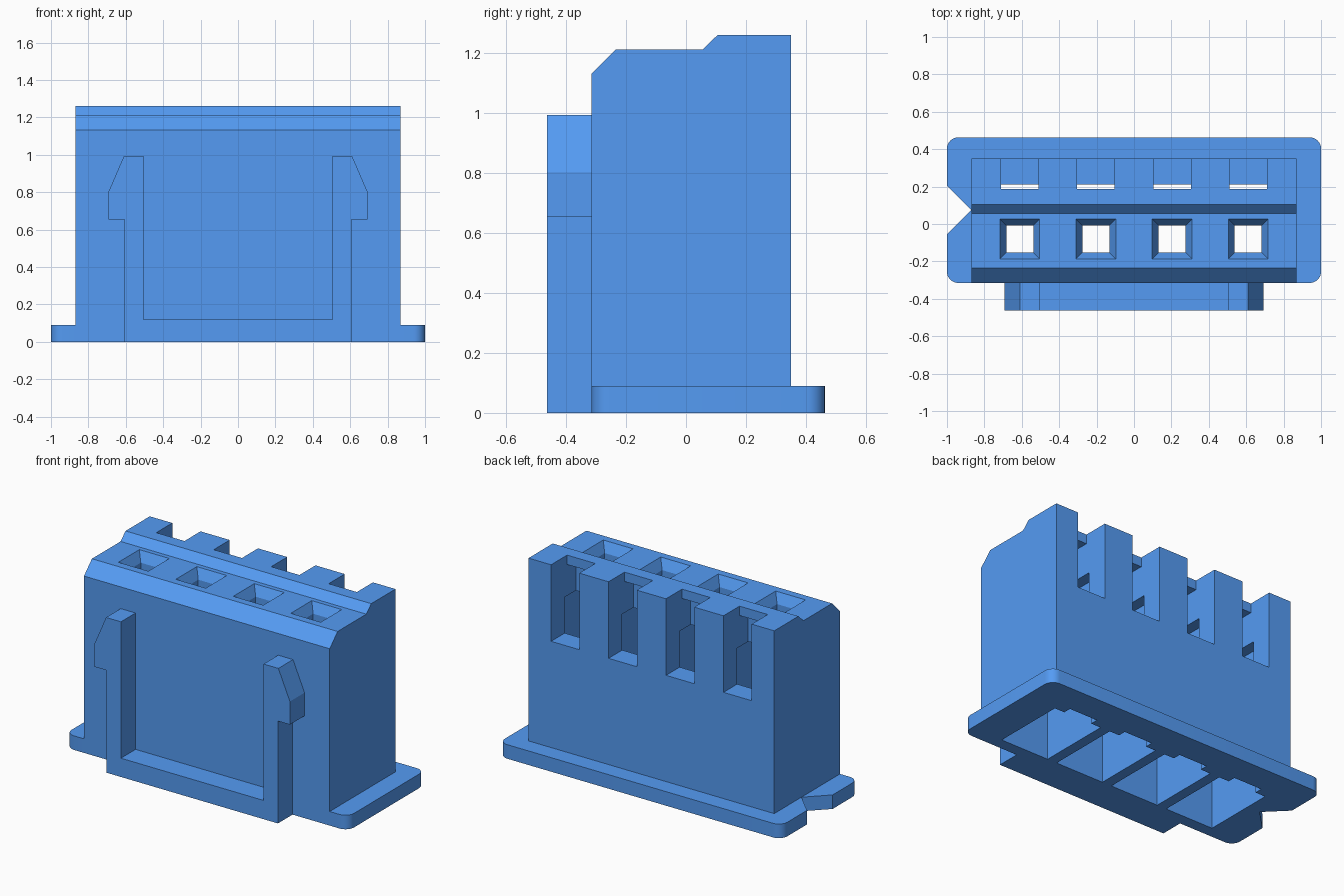
import bpy, bmesh, math
from mathutils import Vector

if "Cube" in bpy.data.objects:
    bpy.data.objects.remove(bpy.data.objects["Cube"])


def prism(name, points, to3d, lo, hi, hi_points=None):
    """Extrude a 2D outline between two levels; to3d maps (u, v, level) to xyz."""
    bm = bmesh.new()
    a = [bm.verts.new(to3d(u, v, lo)) for u, v in points]
    b = [bm.verts.new(to3d(u, v, hi)) for u, v in (hi_points or points)]
    n = len(a)
    bm.faces.new(a)
    bm.faces.new(b[::-1])
    for i in range(n):
        j = (i + 1) % n
        bm.faces.new((a[i], b[i], b[j], a[j]))
    bmesh.ops.recalc_face_normals(bm, faces=bm.faces)
    mesh = bpy.data.meshes.new(name)
    bm.to_mesh(mesh)
    bm.free()
    mesh.materials.append(blue)
    ob = bpy.data.objects.new(name, mesh)
    bpy.context.collection.objects.link(ob)
    return ob


def along_x(u, v, l): return Vector((l, u, v))
def along_y(u, v, l): return Vector((u, l, v))
def along_z(u, v, l): return Vector((u, v, l))


def rect(x0, x1, y0, y1):
    return [(x0, y0), (x1, y0), (x1, y1), (x0, y1)]


def combine(target, other, operation):
    mod = target.modifiers.new("combine", 'BOOLEAN')
    mod.operation = operation
    mod.solver = 'EXACT'
    mod.object = other
    bpy.context.view_layer.objects.active = target
    bpy.ops.object.modifier_apply(modifier=mod.name)
    bpy.data.objects.remove(other)


blue = bpy.data.materials.new("blue_plastic")
blue.diffuse_color = (.09, .33, .9, 1)
blue.use_nodes = True
blue.node_tree.nodes["Principled BSDF"].inputs["Base Color"].default_value = blue.diffuse_color

# Main block: stepped and chamfered side profile
housing = prism("connector_housing",
                [(-.315, 0), (.35, 0), (.35, 1.26), (.105, 1.26),
                 (.055, 1.212), (-.235, 1.212), (-.315, 1.132)],
                along_x, -.87, .87)

# Base flange: rounded corners and a V notch on the left
r = .06
outline = []
for cx, cy, start in ((1 - r, -.315 + r, -90), (1 - r, .463 - r, 0),
                      (-1 + r, .463 - r, 90), (-1 + r, -.315 + r, 180)):
    for k in range(9):
        t = math.radians(start + k * 90 / 8)
        outline.append((cx + r * math.cos(t), cy + r * math.sin(t)))
    if start == 90:
        outline += [(-1, .205), (-.87, .075), (-1, -.055)]
combine(housing, prism("flange", outline, along_z, 0, .09), 'UNION')

# Front latch: U-shaped rail with hooked arms
arm = [(.607, 0), (.607, .655), (.692, .655), (.692, .803),
       (.61, .993), (.505, .993), (.505, .12)]
latch = arm + [(-x, z) for x, z in reversed(arm)]
combine(housing, prism("latch", latch, along_y, -.463, -.29), 'UNION')

# Four contact positions
for i in range(4):
    x = (i - 1.5) * .407
    cuts = [
        # cavity open at the bottom, with a stepped keyway at the back
        ("cavity", rect(x - .17, x + .17, -.24, .212), -.1, 1.0),
        ("keyway", rect(x - .1, x + .1, .1, .28), -.1, .6),
        ("keyway_shoulder", rect(x - .17, x + .17, .1, .23), -.1, .6),
        # slot through the back wall and the pocket in front of it
        ("back_slot", rect(x - .1, x + .1, .188, .5), .77, 1.4),
        ("upper_pocket", rect(x - .1, x + .1, .1, .212), .9, 1.2),
        # pin hole with a funnel lead-in
        ("pin_hole", rect(x - .0725, x + .0725, -.153, -.008), .9, 1.3),
    ]
    for name, shape, lo, hi in cuts:
        combine(housing, prism(name, shape, along_z, lo, hi), 'DIFFERENCE')
    combine(housing, prism("funnel", rect(x - .0725, x + .0725, -.153, -.008),
                           along_z, 1.15, 1.27,
                           rect(x - .1375, x + .1375, -.218, .057)), 'DIFFERENCE')

# Smooth only the rounded flange corners
bpy.ops.object.select_all(action='DESELECT')
housing.select_set(True)
bpy.context.view_layer.objects.active = housing
bpy.ops.object.shade_smooth_by_angle(angle=math.radians(20))
